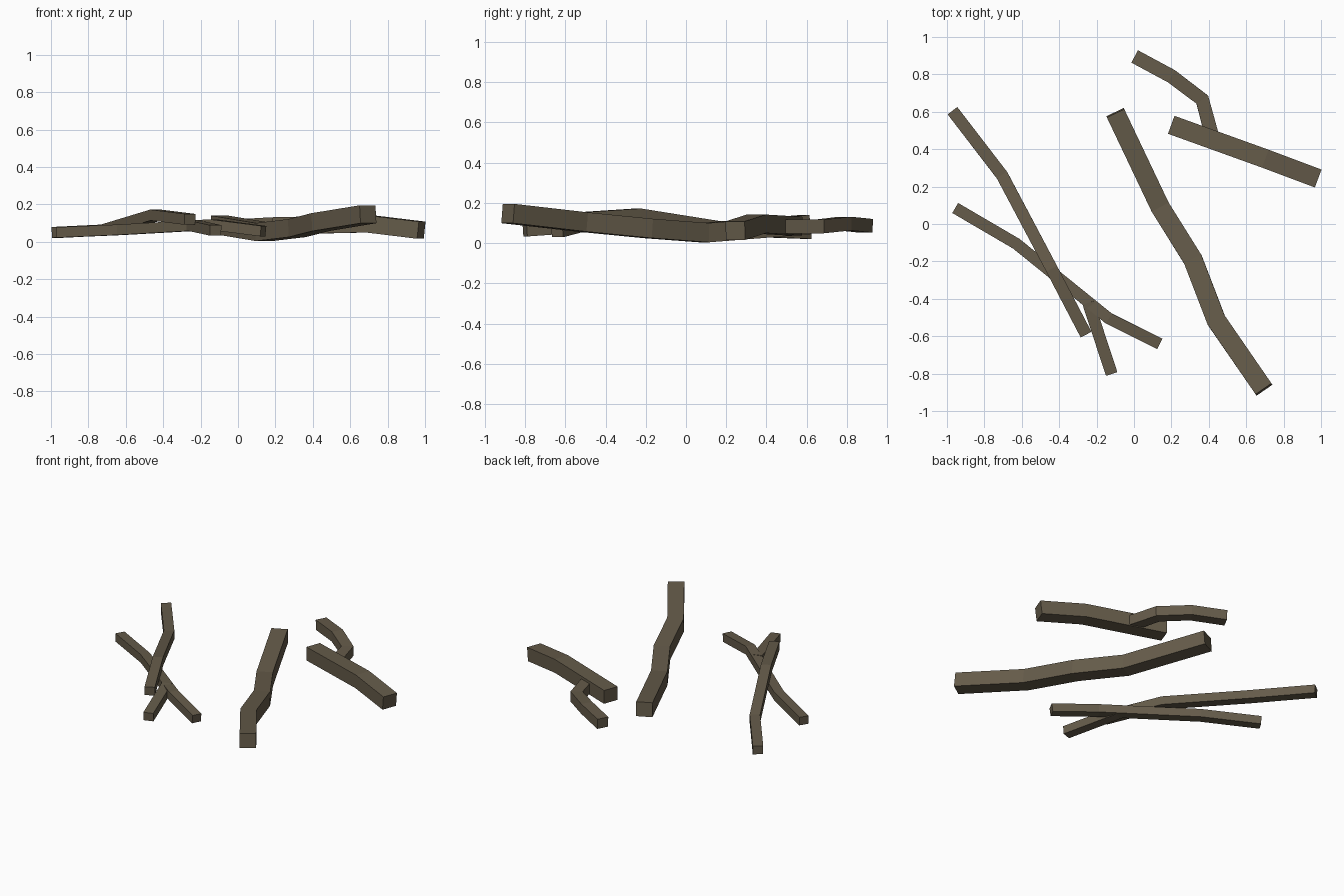
import bpy, bmesh
from mathutils import Vector

if "Cube" in bpy.data.objects:
    bpy.data.objects.remove(bpy.data.objects["Cube"])

bark = bpy.data.materials.new("dull brown bark")
bark.diffuse_color = (0.130, 0.105, 0.068, 1)
bark.use_nodes = True
bark.node_tree.nodes["Principled BSDF"].inputs["Base Color"].default_value = bark.diffuse_color


def stick(name, width, height, points):
    """Sweep a box section along a bent path, mitred at each kink."""
    pts = [Vector(p) for p in points]
    bm = bmesh.new()
    rings = []
    for i, p in enumerate(pts):
        before = (p - pts[i - 1]).normalized() if i else Vector()
        after = (pts[i + 1] - p).normalized() if i < len(pts) - 1 else Vector()
        t = (before + after).normalized()
        side = t.cross(Vector((0, 0, 1))).normalized()
        up = side.cross(t)
        rings.append([bm.verts.new(p + side * width / 2 * a + up * height / 2 * b)
                      for a, b in ((-1, -1), (1, -1), (1, 1), (-1, 1))])
    for r, s in zip(rings, rings[1:]):
        for k in range(4):
            n = (k + 1) % 4
            bm.faces.new((r[k], r[n], s[n], s[k]))
    bm.faces.new(rings[0])
    bm.faces.new(rings[-1])
    bmesh.ops.recalc_face_normals(bm, faces=bm.faces)
    mesh = bpy.data.meshes.new(name)
    bm.to_mesh(mesh)
    bm.free()
    mesh.materials.append(bark)
    bpy.context.collection.objects.link(bpy.data.objects.new(name, mesh))


# thick central branch
stick("large_branch", 0.103, 0.096, [
    (-0.10, 0.595, 0.092), (0.14, 0.09, 0.052), (0.315, -0.19, 0.073),
    (0.44, -0.515, 0.105), (0.695, -0.885, 0.147)])

# crossed pair of thin sticks on the left, with a side twig
stick("upper_left_stick", 0.065, 0.058, [
    (-0.97, 0.605, 0.050), (-0.705, 0.26, 0.063),
    (-0.44, -0.24, 0.143), (-0.257, -0.59, 0.120)])
stick("lower_left_stick", 0.062, 0.056, [
    (-0.955, 0.085, 0.050), (-0.63, -0.105, 0.064),
    (-0.135, -0.505, 0.092), (0.135, -0.64, 0.057)])
stick("left_side_twig", 0.064, 0.056, [
    (-0.245, -0.42, 0.088), (-0.12, -0.80, 0.061)])

# short thick branch on the right, with a bent side twig
stick("right_branch", 0.102, 0.092, [
    (0.20, 0.53, 0.085), (0.70, 0.35, 0.096), (0.98, 0.245, 0.062)])
stick("right_side_twig", 0.075, 0.068, [
    (0.005, 0.895, 0.086), (0.20, 0.79, 0.097),
    (0.365, 0.665, 0.083), (0.42, 0.46, 0.083)])
